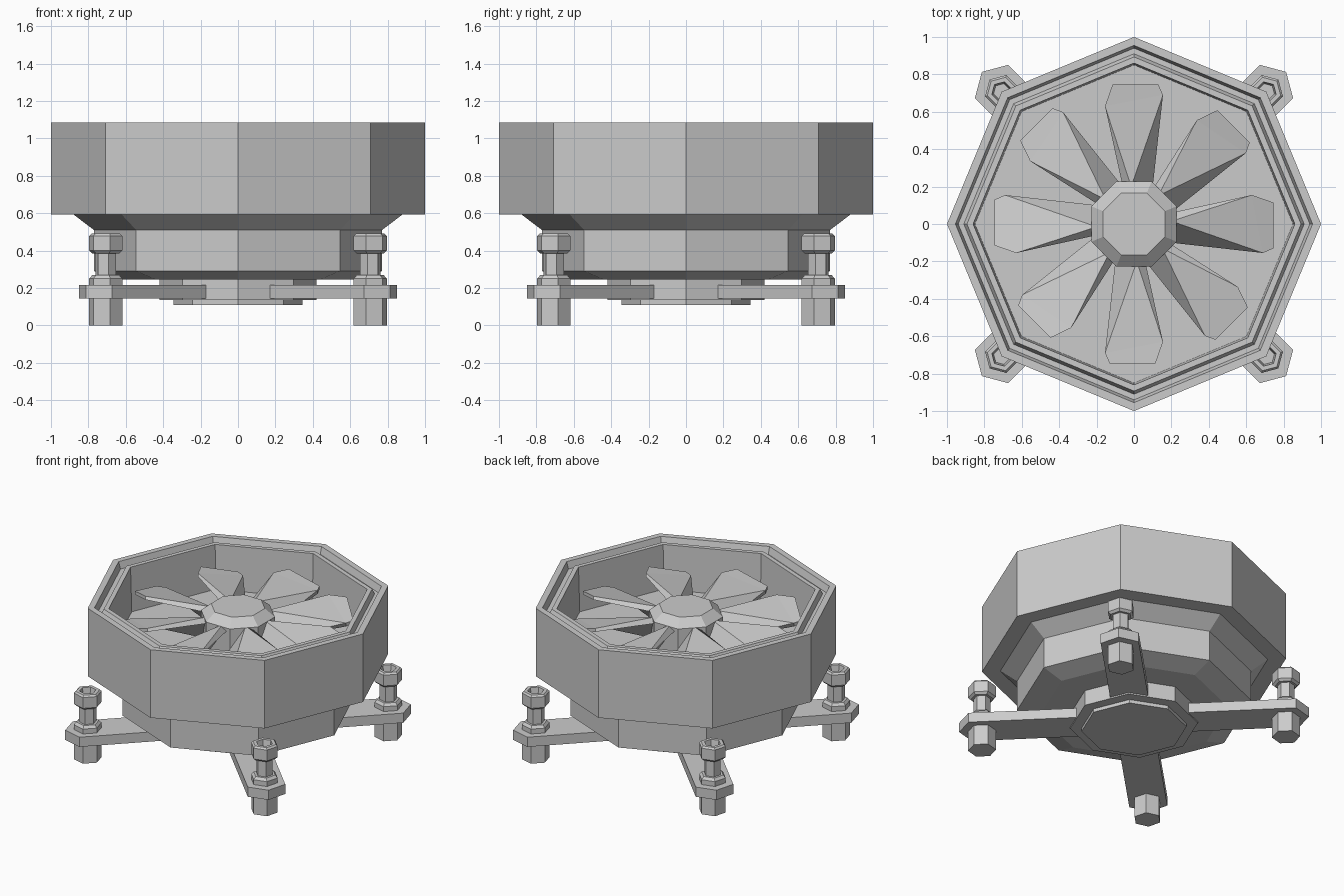
import bpy, bmesh
from math import cos, sin, pi, radians
from mathutils import Matrix, Vector

cube = bpy.data.objects.get("Cube")
if cube:
    bpy.data.objects.remove(cube)

metal = bpy.data.materials.new("plain grey metal")
metal.use_nodes = True
GREY = (0.6, 0.6, 0.6, 1.0)
metal.diffuse_color = GREY
metal.node_tree.nodes["Principled BSDF"].inputs["Base Color"].default_value = GREY


def finish(name, bm, place=Matrix()):
    """Turn a bmesh into a flat shaded object."""
    bmesh.ops.recalc_face_normals(bm, faces=bm.faces)
    mesh = bpy.data.meshes.new(name)
    bm.to_mesh(mesh)
    bm.free()
    mesh.materials.append(metal)
    obj = bpy.data.objects.new(name, mesh)
    obj.matrix_world = place
    bpy.context.scene.collection.objects.link(obj)
    return obj


def turned(name, profile, sides=8, turn=0.0, place=Matrix()):
    """Sweep (radius, height) points round z and cap both ends."""
    bm = bmesh.new()
    rings = []
    for r, z in profile:
        angles = [turn + 2 * pi * i / sides for i in range(sides)]
        rings.append([bm.verts.new((r * cos(a), r * sin(a), z)) for a in angles])
    for low, high in zip(rings, rings[1:]):
        for i in range(sides):
            j = (i + 1) % sides
            bm.faces.new((low[i], low[j], high[j], high[i]))
    bm.faces.new(rings[0][::-1])
    bm.faces.new(rings[-1])
    return finish(name, bm, place)


def slab(name, outline, bottom, top, place):
    """Extrude a flat outline upward."""
    bm = bmesh.new()
    face = bm.faces.new([bm.verts.new((x, y, bottom)) for x, y in outline])
    grown = bmesh.ops.extrude_face_region(bm, geom=[face])["geom"]
    verts = [v for v in grown if isinstance(v, bmesh.types.BMVert)]
    bmesh.ops.translate(bm, verts=verts, vec=(0, 0, top - bottom))
    return finish(name, bm, place)


# Octagonal housing: stepped underside, grooved rim, open well
turned("housing", [
    (0.62, 0.245), (0.77, 0.29), (0.77, 0.51), (0.88, 0.593), (1.0, 0.593),
    (1.0, 1.085), (0.955, 1.085), (0.94, 1.035), (0.91, 1.035), (0.893, 1.07),
    (0.86, 1.07), (0.85, 0.75)])

# Bevelled fan hub
turned("fan_hub", [(0.247, 0.74), (0.247, 0.965), (0.18, 1.02)], turn=pi / 8)

# Base plate that carries the arms
turned("base_plate", [(0.345, 0.11), (0.345, 0.135), (0.42, 0.135), (0.42, 0.25)])


def blade(name, place):
    """Twisted wedge blade pointing along x, with clipped outer corners."""
    top = [(0.2, 0.015, 0.965), (0.2, -0.1, 0.80), (0.69, -0.155, 0.912),
           (0.745, -0.13, 0.915), (0.745, 0.115, 0.972), (0.63, 0.155, 0.98)]
    bm = bmesh.new()
    upper = [bm.verts.new(p) for p in top]
    lower = []
    for x, y, z in top:
        root = x < 0.3
        lower.append(bm.verts.new((x, y + (0.045 if root else 0.0), z - 0.025)))
    for ring in (upper, lower):
        bm.faces.new((ring[0], ring[1], ring[2]))
        bm.faces.new((ring[0], ring[2], ring[5]))
        bm.faces.new((ring[2], ring[3], ring[4], ring[5]))
    for i in range(len(upper)):
        j = (i + 1) % len(upper)
        bm.faces.new((upper[i], upper[j], lower[j], lower[i]))
    return finish(name, bm, place)


for i in range(8):
    blade(f"fan_blade_{i + 1}", Matrix.Rotation(i * pi / 4, 4, "Z"))

# Four diagonal arms, each with a foot, nut, shaft and socket bolt head
ARM = [(0.25, -0.125), (1.078, -0.125), (1.15, 0), (1.078, 0.125), (0.25, 0.125)]
corners = {"back_left": 45, "back_right": 135, "front_right": 225, "front_left": 315}
for corner, degrees in corners.items():
    spin = Matrix.Rotation(radians(degrees), 4, "Z")
    bolt = spin @ Matrix.Translation(Vector((1, 0, 0)))
    slab(f"{corner}_arm", ARM, 0.145, 0.215, spin)
    turned(f"{corner}_foot", [(0.092, 0), (0.092, 0.15)], 6, 0, bolt)
    turned(f"{corner}_nut", [(0.092, 0.21), (0.092, 0.25), (0.075, 0.268)], 6, 0, bolt)
    turned(f"{corner}_bolt_shaft", [(0.057, 0.26), (0.057, 0.395)], 6, 0, bolt)
    turned(f"{corner}_bolt_head", [
        (0.075, 0.385), (0.092, 0.4), (0.092, 0.478), (0.08, 0.49),
        (0.055, 0.49), (0.045, 0.44)], 6, 0, bolt)
